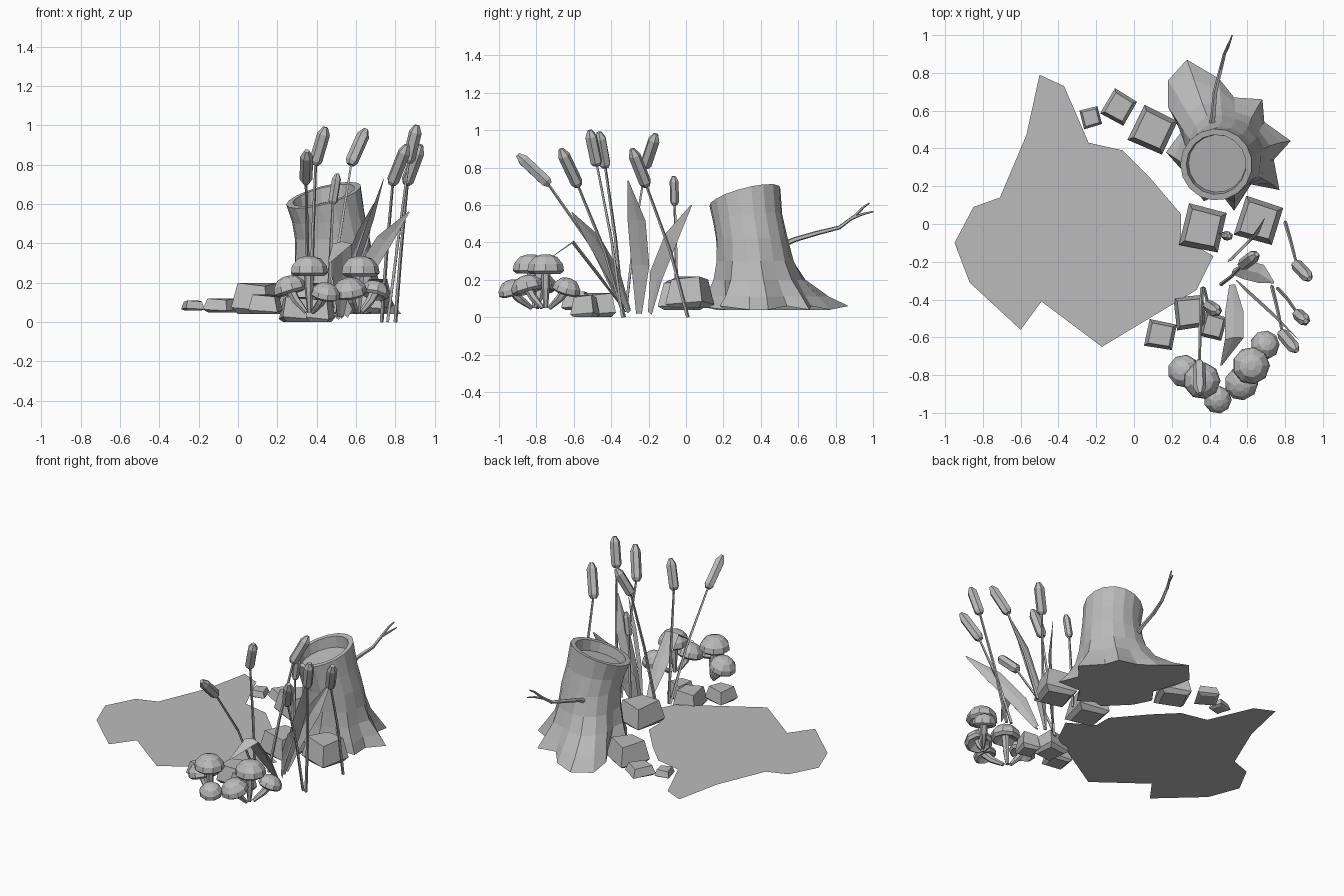
import bpy, bmesh, math
from mathutils import Vector, Matrix

if "Cube" in bpy.data.objects:
    bpy.data.objects.remove(bpy.data.objects["Cube"])

grey = bpy.data.materials.new("plain grey")
grey.diffuse_color = (0.5, 0.5, 0.5, 1)
grey.use_nodes = True
grey.node_tree.nodes["Principled BSDF"].inputs["Base Color"].default_value = grey.diffuse_color


def finish(name, bm, fix=True):
    if fix:
        bmesh.ops.recalc_face_normals(bm, faces=bm.faces)
    me = bpy.data.meshes.new(name)
    bm.to_mesh(me)
    bm.free()
    me.materials.append(grey)
    ob = bpy.data.objects.new(name, me)
    bpy.context.collection.objects.link(ob)
    return ob


def loft_into(bm, rings):
    """Skin a stack of closed rings and cap both ends."""
    vr = [[bm.verts.new(p) for p in r] for r in rings]
    n = len(vr[0])
    for a, b in zip(vr, vr[1:]):
        for i in range(n):
            j = (i + 1) % n
            bm.faces.new((a[i], a[j], b[j], b[i]))
    bm.faces.new(vr[0][::-1])
    bm.faces.new(vr[-1])


def tube_into(bm, pts, radii, n=5):
    pts = [Vector(p) for p in pts]
    rings = []
    for k, p in enumerate(pts):
        d = pts[min(k + 1, len(pts) - 1)] - pts[max(k - 1, 0)]
        q = d.to_track_quat('Z', 'Y')
        rings.append([p + q @ Vector((radii[k] * math.cos(math.tau * i / n),
                                      radii[k] * math.sin(math.tau * i / n), 0))
                      for i in range(n)])
    loft_into(bm, rings)


# --- pond: flat water sheet
pond = [(-.95, -.1), (-.87, -.31), (-.6, -.56), (-.49, -.41), (-.17, -.65),
        (.33, -.35), (.42, -.17), (.25, -.07), (.25, .05), (.08, .25),
        (-.06, .39), (-.24, .43), (-.37, .73), (-.5, .79), (-.57, .47),
        (-.71, .14), (-.85, .09)]
bm = bmesh.new()
bm.faces.new([bm.verts.new((x, y, .05)) for x, y in pond])
finish("pond_water", bm, fix=False)

# --- stump: star shaped roots lofted into a leaning hollow trunk
roots = [(.83, .44), (.69, .54), (.68, .66), (.53, .67), (.45, .77), (.28, .87),
         (.18, .76), (.18, .62), (.26, .50), (.17, .38), (.25, .29), (.37, .12),
         (.46, .16), (.53, .07), (.62, .21), (.77, .18), (.74, .34)]
N = len(roots)


def trunk_ring(cx, cy, r, z, tilt=0.0, flare=0.0):
    ring = []
    for i, (rx, ry) in enumerate(roots):
        a = math.radians(10) + math.tau * i / N
        x, y = cx + r * math.cos(a), cy + r * math.sin(a)
        zz = z + tilt * ((x - cx) + (y - cy))
        ring.append((x + (rx - x) * flare, y + (ry - y) * flare, zz))
    return ring


bm = bmesh.new()
loft_into(bm, [
    [(x, y, .04 + .02 * (i % 2)) for i, (x, y) in enumerate(roots)],
    trunk_ring(.48, .38, .21, .11, 0, .65),
    trunk_ring(.48, .37, .20, .20, 0, .28),
    trunk_ring(.485, .36, .19, .30, 0, .12),
    trunk_ring(.48, .35, .19, .42, 0, .02),
    trunk_ring(.46, .33, .185, .53, .12),
    trunk_ring(.435, .315, .19, .645, .25),
    trunk_ring(.435, .315, .158, .645, .25),
    trunk_ring(.44, .32, .152, .575, .22)])
finish("tree_stump", bm)

# --- forked branch on the back of the stump
bm = bmesh.new()
tube_into(bm, [(.41, .50, .38), (.42, .58, .415), (.43, .70, .45), (.46, .82, .48), (.48, .90, .54)],
          [.018, .014, .013, .011, .009])
tube_into(bm, [(.48, .90, .54), (.50, .95, .59), (.515, .98, .61)], [.009, .007, .004])
tube_into(bm, [(.475, .89, .53), (.50, .94, .55), (.52, 1.0, .565)], [.009, .007, .004])
finish("stump_branch", bm)

# --- shore rocks: x, y, width, depth, bottom, top, turn
rocks = [(-.23, .565, .10, .10, .06, .11, 20), (-.08, .62, .14, .15, .05, .12, -25),
         (.10, .50, .20, .20, .04, .20, -20), (.365, -.02, .21, .22, .04, .20, -8),
         (.66, .02, .21, .21, .05, .22, -12), (.295, -.465, .16, .17, .0, .13, 12),
         (.42, -.54, .12, .13, .0, .12, -10), (.14, -.585, .15, .14, .04, .14, -6)]
for k, (x, y, w, d, z0, z1, turn) in enumerate(rocks):
    h = z1 - z0
    m = Matrix.Translation((x, y, 0)) @ Matrix.Rotation(math.radians(turn), 4, 'Z')
    rings = []
    for f, s in ((0, .8), (.22, 1.08), (1, .82)):
        ring = []
        for i, (a, b) in enumerate(((-.5, -.45), (.42, -.5), (.5, .4), (-.4, .5))):
            slope = .12 * h * (a - b) if f else 0
            ring.append(m @ Vector((a * w * s, b * d * s, z0 + f * h - abs(slope))))
        rings.append(ring)
    bm = bmesh.new()
    loft_into(bm, rings)
    finish(f"rock_{k + 1}", bm)

# --- cattails: stem foot, bottom of head, tip of head
cattails = [((.36, -.34, .05), (.345, -.73, .71), (.35, -.90, .87)),
            ((.37, -.34, .05), (.39, -.43, .80), (.445, -.465, .99)),
            ((.46, -.32, .05), (.57, -.22, .80), (.65, -.16, .98)),
            ((.46, -.05, .10), (.48, -.06, .60), (.505, -.065, .755)),
            ((.73, -.33, .0), (.78, -.575, .70), (.86, -.67, .90)),
            ((.76, -.34, .0), (.865, -.475, .81), (.91, -.515, 1.0)),
            ((.80, .01, .0), (.855, -.21, .70), (.93, -.29, .90))]
for k, (foot, low, tip) in enumerate(cattails):
    foot, low, tip = Vector(foot), Vector(low), Vector(tip)
    bend = foot.lerp(low, .5) + Vector((0, (foot.y - low.y) * .08, 0))
    bm = bmesh.new()
    tube_into(bm, [foot, bend, low.lerp(tip, .1)], [.010, .009, .007], 4)
    finish(f"cattail_stem_{k + 1}", bm)
    r = .033 if k != 3 else .024
    bm = bmesh.new()
    tube_into(bm, [low.lerp(tip, t) for t in (0, .1, .82, 1)], [r * .6, r, r, r * .4], 6)
    finish(f"cattail_head_{k + 1}", bm)

# --- reed leaves: folded blades along a path, with a width direction
leaves = [([(.52, -.25, .02), (.58, -.24, .28), (.66, -.26, .52), (.74, -.31, .73)], (.3, 1, 0)),
          ([(.50, -.19, .02), (.54, -.15, .22), (.62, -.07, .42), (.69, .03, .60)], (.6, .6, -.5)),
          ([(.55, -.30, .03), (.63, -.37, .22), (.75, -.48, .41), (.87, -.61, .56)], (.6, -.5, -.5)),
          ([(.52, -.32, .03), (.53, -.46, .23), (.53, -.60, .41), (.46, -.75, .30)], (1, .1, 0))]
for k, (path, side) in enumerate(leaves):
    path = [Vector(p) for p in path]
    across = Vector(side).normalized()
    fold = across.cross(path[-1] - path[0]).normalized()
    bm = bmesh.new()
    rows = [[bm.verts.new(p + across * w * s + fold * abs(s) * w * .3) for s in (-1, 0, 1)]
            for p, w in zip(path, (.016, .05, .05, .004))]
    for a, b in zip(rows, rows[1:]):
        for i in (0, 1):
            bm.faces.new((a[i], a[i + 1], b[i + 1], b[i]))
    finish(f"reed_leaf_{k + 1}", bm, fix=False)

# --- mushrooms in two clusters: cap x, y, top, radius, cluster
feet = [Vector((.365, -.80, .05)), Vector((.61, -.75, .05))]
mushrooms = [(.27, -.78, .235, .088, 0), (.36, -.83, .335, .098, 0), (.44, -.925, .20, .075, 0),
             (.57, -.84, .225, .09, 1), (.62, -.75, .335, .10, 1), (.69, -.645, .21, .078, 1)]
for k, (x, y, top, r, c) in enumerate(mushrooms):
    out = Vector((x, y, 0)) - Vector((feet[c].x, feet[c].y, 0))
    lean = min(out.length * 3, .35)
    m = Matrix.Translation((x, y, top - r * 1.05))
    if out.length > .04:
        m = m @ Matrix.Rotation(lean, 4, Vector((-out.y, out.x, 0)))
    # faceted dome with a hollow underside
    rings = [[m @ Vector((r * s * math.cos(math.tau * i / 9), r * s * math.sin(math.tau * i / 9), r * z))
              for i in range(9)]
             for s, z in ((.25, .3), (.8, .02), (1, .18), (.93, .55), (.62, .92), (.25, 1.05))]
    bm = bmesh.new()
    loft_into(bm, rings)
    finish(f"mushroom_cap_{k + 1}", bm)
    head = m @ Vector((0, 0, r * .4))
    knee = feet[c].lerp(head, .5) + out * .2
    bm = bmesh.new()
    tube_into(bm, [feet[c] + out * .2, knee, head], [.012, .022, .026], 6)
    finish(f"mushroom_stalk_{k + 1}", bm)
